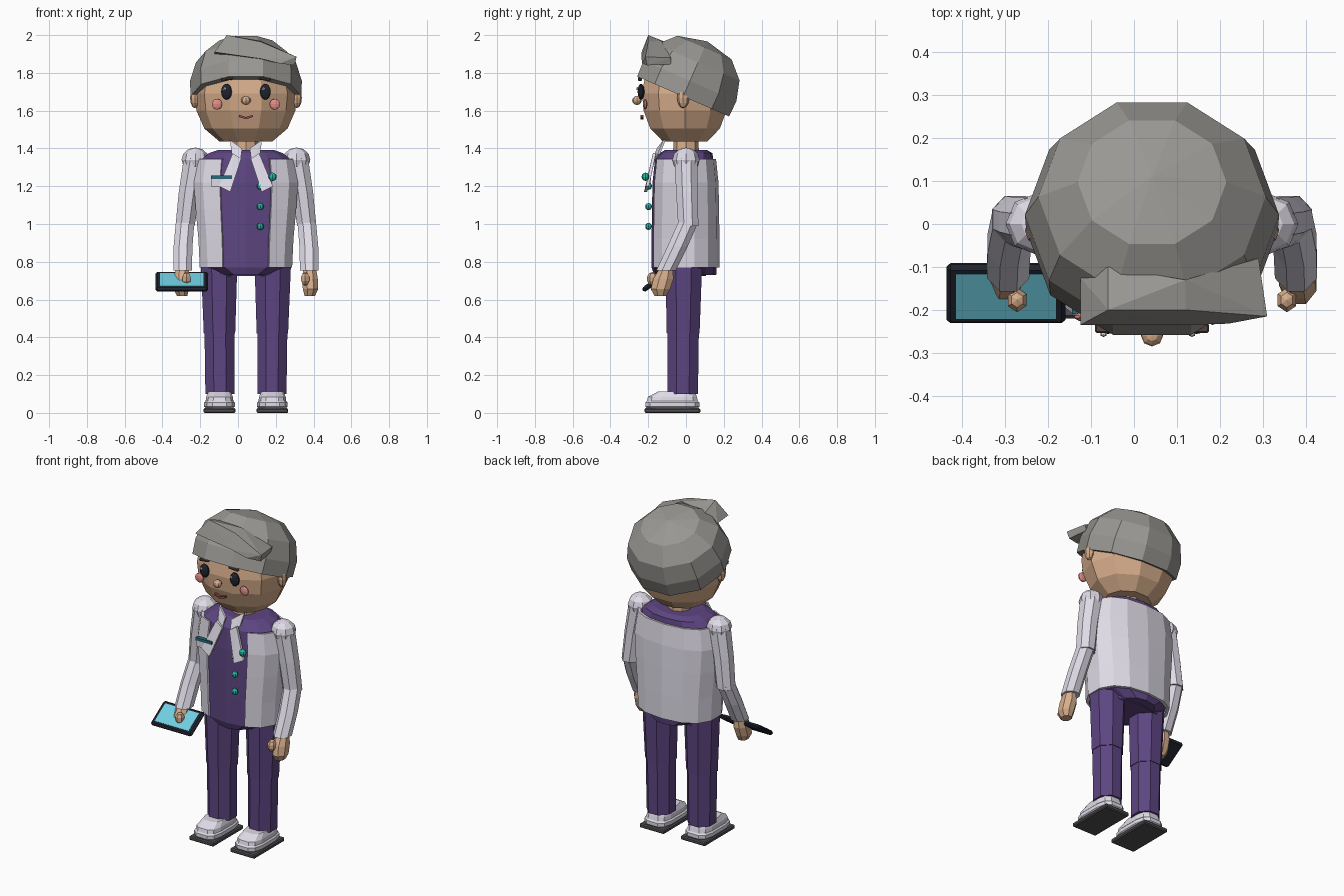
import bpy, bmesh, math
from mathutils import Vector, Matrix

CX = 0.042  # body centre line (the tablet shifts the bounds)


def mat(name, rgb):
    m = bpy.data.materials.new(name)
    m.diffuse_color = (*rgb, 1)
    return m


SKIN = mat("skin", (0.68, 0.42, 0.26))
HAIR = mat("hair_grey", (0.32, 0.31, 0.29))
PURPLE = mat("purple", (0.11, 0.06, 0.22))
WHITE = mat("coat_white", (0.74, 0.71, 0.80))
DARK = mat("dark", (0.015, 0.017, 0.028))
SOLE = mat("sole_grey", (0.08, 0.08, 0.085))
BROWN = mat("brow", (0.09, 0.06, 0.05))
PINK = mat("blush", (0.75, 0.27, 0.24))
TEAL = mat("teal", (0.02, 0.45, 0.38))
NAVY = mat("badge_teal", (0.02, 0.14, 0.19))
SCREEN = mat("screen", (0.16, 0.62, 0.75))
LIP = mat("lip", (0.28, 0.07, 0.06))


def finish(name, bm, m):
    bmesh.ops.recalc_face_normals(bm, faces=bm.faces[:])
    me = bpy.data.meshes.new(name)
    bm.to_mesh(me)
    bm.free()
    ob = bpy.data.objects.new(name, me)
    bpy.context.collection.objects.link(ob)
    me.materials.append(m)
    return ob


def loft(name, rings, n, m, p=1.0, turn=0.0, tilt=None, skip=(), cap=True):
    """Join horizontal rings (x, y, z, rx, ry); p < 1 makes them boxier."""
    bm = bmesh.new()
    rows = []
    for x, y, z, rx, ry in rings:
        row = []
        for i in range(n):
            a = 2 * math.pi * (i + turn) / n
            s, c = math.sin(a), -math.cos(a)
            row.append(bm.verts.new((x + rx * math.copysign(abs(s) ** p, s),
                                     y + ry * math.copysign(abs(c) ** p, c), z)))
        rows.append(row)
    for a, b in zip(rows, rows[1:]):
        for i in range(n):
            if i not in skip:
                j = (i + 1) % n
                bm.faces.new((a[i], a[j], b[j], b[i]))
    if cap:
        bm.faces.new(rows[0])
        bm.faces.new(rows[-1])
    if tilt:
        bm.transform(tilt)
    return finish(name, bm, m)


def ball(name, loc, r, m, seg=8, rows=6, rot=0.0):
    bm = bmesh.new()
    bmesh.ops.create_uvsphere(bm, u_segments=seg, v_segments=rows, radius=1)
    bm.transform(Matrix.Translation(loc) @ Matrix.Rotation(rot, 4, 'Y') @ Matrix.Diagonal((*r, 1)))
    return finish(name, bm, m)


def box(name, loc, size, m, rx=0.0, ry=0.0, bevel=0.0):
    bm = bmesh.new()
    bmesh.ops.create_cube(bm, size=1)
    bm.transform(Matrix.Diagonal((*size, 1)))
    if bevel:
        bmesh.ops.bevel(bm, geom=bm.edges[:], offset=bevel, segments=1, affect='EDGES')
    bm.transform(Matrix.Translation(loc) @ Matrix.Rotation(ry, 4, 'Y') @ Matrix.Rotation(rx, 4, 'X'))
    return finish(name, bm, m)


def hull(name, pts, m):
    bm = bmesh.new()
    for q in pts:
        bm.verts.new(q)
    bmesh.ops.convex_hull(bm, input=bm.verts[:])
    return finish(name, bm, m)


def plate(name, pts, thick, m):
    """Flat outline thickened towards the back."""
    return hull(name, [(x, y + d, z) for x, y, z in pts for d in (0, thick)], m)


# Head
loft("head", [(CX, -0.005, z, r, r * 0.88) for r, z in
     [(0.14, 1.437), (0.22, 1.505), (0.262, 1.60), (0.272, 1.69), (0.25, 1.80), (0.17, 1.90), (0.05, 1.95)]],
     10, SKIN, turn=0.5)

# Hair cap, tilted back
tilt = Matrix.Translation((CX, -0.015, 1.675)) @ Matrix.Rotation(math.radians(-23.5), 4, 'X')
loft("hair_cap", [(0, 0, z, r * 1.05, r) for r, z in
     [(0.25, 0.0), (0.279, 0.0), (0.282, 0.09), (0.252, 0.197), (0.165, 0.282), (0.003, 0.318)]],
     10, HAIR, turn=0.5, tilt=tilt)

# Swept fringe
hull("hair_fringe_left", [(-0.125, -0.235, 1.91), (-0.125, -0.125, 1.90), (-0.06, -0.20, 2.0), (-0.06, -0.10, 1.96),
     (0.12, -0.20, 1.965), (0.12, -0.13, 1.97), (0.12, -0.235, 1.875), (0.12, -0.13, 1.87)], HAIR)
hull("hair_fringe_right", [(0.12, -0.20, 1.965), (0.12, -0.13, 1.97), (0.12, -0.235, 1.875), (0.12, -0.13, 1.87),
     (0.31, -0.215, 1.885), (0.29, -0.08, 1.88), (0.30, -0.205, 1.84), (0.22, -0.232, 1.85), (0.28, -0.08, 1.845)], HAIR)

# Face
ball("nose", (CX, -0.26, 1.654), (0.026, 0.025, 0.024), SKIN)
for s, side in ((-1, "right"), (1, "left")):
    ball("ear_" + side, (CX + s * 0.27, -0.015, 1.668), (0.026, 0.032, 0.055), SKIN)
    ball("eye_" + side, (CX + s * 0.103, -0.238, 1.70), (0.03, 0.018, 0.042), DARK, 10, 8)
    ball("eye_glint_" + side, (CX + s * 0.103 - 0.01, -0.257, 1.717), (0.008, 0.006, 0.009), WHITE, 6, 4)
    box("brow_" + side, (CX + s * 0.1, -0.243, 1.768), (0.065, 0.022, 0.014), BROWN, ry=s * 0.1, bevel=0.004)
    ball("cheek_" + side, (CX + s * 0.153, -0.216, 1.634), (0.029, 0.012, 0.029), PINK, 10, 6)
    box("mouth_" + side, (CX + s * 0.017, -0.232, 1.566), (0.042, 0.016, 0.011), LIP, ry=-s * 0.3)

# Neck and torso
loft("neck", [(CX, 0, 1.34, 0.072, 0.07), (CX, 0, 1.46, 0.065, 0.065)], 8, SKIN)
body = [(0.77, 0.238, 0.17), (0.92, 0.245, 0.17), (1.08, 0.26, 0.168), (1.22, 0.27, 0.165), (1.345, 0.25, 0.152)]
loft("shirt", [(CX, -0.005, 0.73, 0.13, 0.165)] +
     [(CX, -0.01, z, rx - 0.012, ry + 0.002) for z, rx, ry in body] +
     [(CX, 0.0, 1.375, 0.20, 0.14), (CX, 0.0, 1.392, 0.15, 0.11)], 14, PURPLE, p=0.85)
coat = loft("coat", [(CX, -0.005, z, rx + 0.012, ry + 0.012) for z, rx, ry in body],
            14, WHITE, p=0.85, skip=(0, 13), cap=False)
sol = coat.modifiers.new("thickness", 'SOLIDIFY')
sol.thickness = 0.018
sol.offset = -1
loft("hips", [(CX, -0.01, 0.725, 0.2, 0.115), (CX, -0.01, 0.80, 0.22, 0.13)], 10, PURPLE, p=0.8)

# Lapels and shirt collar
for s, side in ((-1, "right"), (1, "left")):
    plate("lapel_" + side, [(CX + s * 0.07, -0.175, 1.375), (CX + s * 0.025, -0.18, 1.345),
          (CX + s * 0.083, -0.222, 1.17), (CX + s * 0.143, -0.212, 1.20)], 0.016, WHITE)
    plate("collar_" + side, [(CX + s * 0.02, -0.155, 1.40), (CX + s * 0.085, -0.12, 1.445),
          (CX + s * 0.075, -0.15, 1.37), (CX + s * 0.03, -0.18, 1.33)], 0.012, WHITE)
    # Arms and hands
    x = CX + s * 0.268
    ball("shoulder_" + side, (x, 0, 1.34), (0.073, 0.072, 0.065), WHITE)
    loft("upper_sleeve_" + side, [(CX + s * 0.322, 0.012, 0.99, 0.055, 0.058),
         (CX + s * 0.30, 0.005, 1.17, 0.06, 0.062), (x, 0, 1.35, 0.066, 0.066)], 8, WHITE, turn=0.5)
    loft("lower_sleeve_" + side, [(CX + s * 0.335, -0.105, 0.755, 0.053, 0.056),
         (CX + s * 0.333, -0.045, 0.88, 0.054, 0.058), (CX + s * 0.322, 0.012, 1.01, 0.053, 0.057)],
         8, WHITE, turn=0.5)
    hx = CX + s * 0.338
    loft("hand_" + side, [(hx, -0.135, 0.62, 0.03, 0.035), (hx + s * 0.004, -0.135, 0.655, 0.044, 0.055),
         (hx, -0.12, 0.71, 0.046, 0.058), (hx, -0.105, 0.765, 0.036, 0.038)], 8, SKIN, turn=0.5)
    ball("thumb_" + side, (hx - s * 0.024, -0.177, 0.71), (0.026, 0.03, 0.036), SKIN, 6, 5)

    # Legs
    lx = CX + s * 0.142
    loft("thigh_" + side, [(lx - s * 0.002, -0.015, 0.42, 0.09, 0.094), (lx, -0.012, 0.78, 0.104, 0.105)],
         8, PURPLE, turn=0.5)
    loft("shin_" + side, [(lx - s * 0.004, -0.017, 0.10, 0.083, 0.087), (lx - s * 0.002, -0.015, 0.44, 0.086, 0.09)],
         8, PURPLE, turn=0.5)

    # Shoes
    fx = lx - s * 0.002
    box("sole_" + side, (fx, -0.072, 0.0125), (0.168, 0.295, 0.025), SOLE, bevel=0.006)
    loft("shoe_" + side, [(fx, -0.072, z, rx, ry) for z, rx, ry in
         [(0.025, 0.074, 0.137), (0.033, 0.083, 0.146), (0.055, 0.083, 0.146), (0.063, 0.075, 0.138),
          (0.085, 0.072, 0.132)]] + [(fx, -0.05, 0.113, 0.06, 0.10)], 12, WHITE, p=0.6, turn=0.5)

# Buttons, pin and badge
for i, z in enumerate((1.2, 1.092, 0.987)):
    ball("button_%d" % i, (0.118, -0.198, z), (0.019, 0.018, 0.019), TEAL)
ball("lapel_pin", (0.183, -0.215, 1.25), (0.022, 0.02, 0.022), TEAL)
box("badge", (-0.088, -0.195, 1.222), (0.108, 0.02, 0.045), WHITE)
box("badge_band", (-0.088, -0.197, 1.247), (0.112, 0.026, 0.018), NAVY)

# Tablet held in the right hand
ang = math.radians(34)
centre = Vector((-0.298, -0.161, 0.694))
up = Vector((0, -math.sin(ang), math.cos(ang)))
box("tablet", centre, (0.278, 0.165, 0.026), DARK, rx=ang, bevel=0.01)
box("tablet_screen", centre + up * 0.0125, (0.232, 0.125, 0.006), SCREEN, rx=ang)
